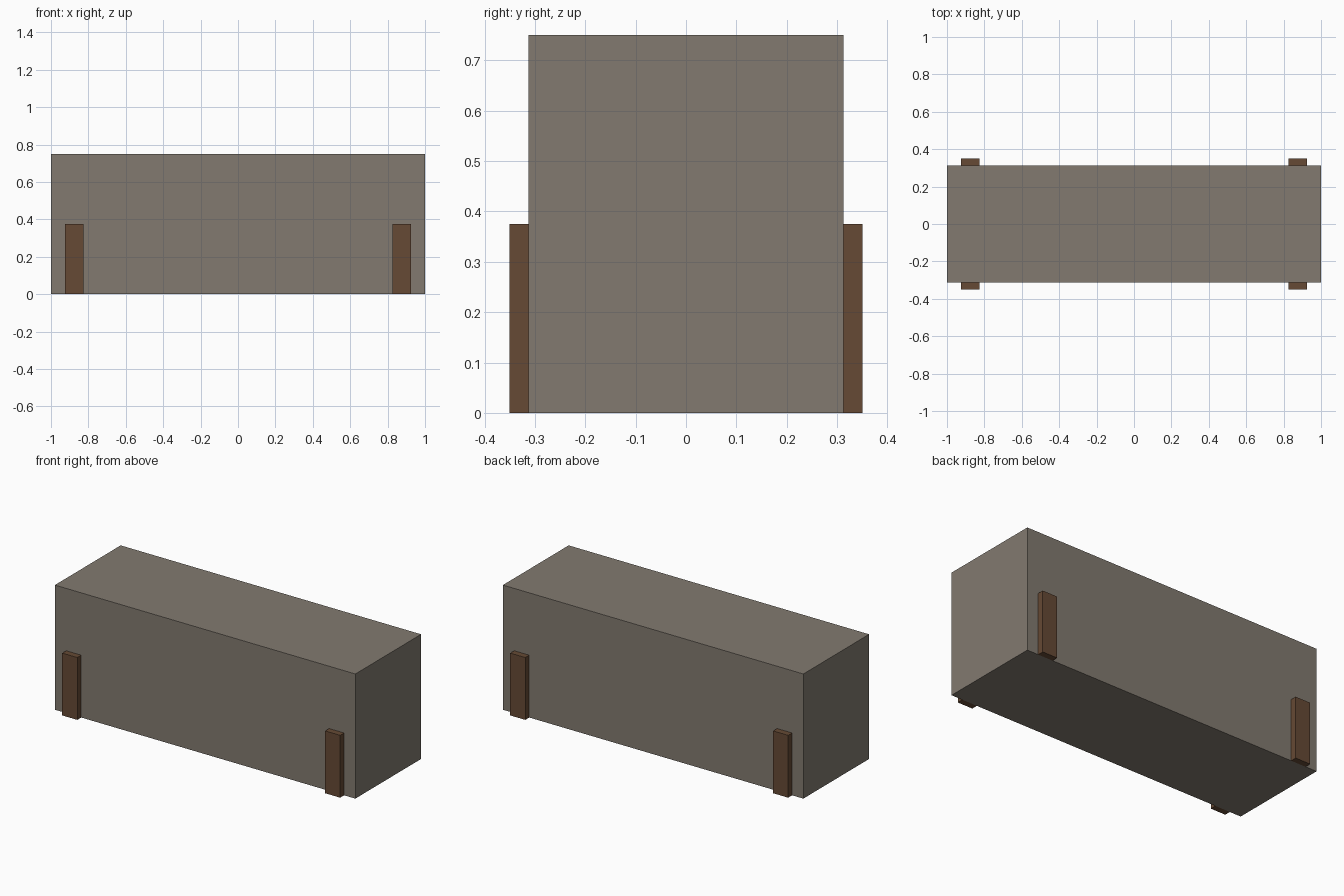
import bpy

if "Cube" in bpy.data.objects:
    bpy.data.objects.remove(bpy.data.objects["Cube"])


def material(name, color):
    mat = bpy.data.materials.new(name)
    mat.diffuse_color = (*color, 1.0)
    mat.use_nodes = True
    mat.node_tree.nodes["Principled BSDF"].inputs["Base Color"].default_value = mat.diffuse_color
    return mat


def box(name, low, high, mat):
    center = [(a + b) / 2 for a, b in zip(low, high)]
    bpy.ops.mesh.primitive_cube_add(size=1, location=center)
    obj = bpy.context.object
    obj.name = name
    obj.scale = [b - a for a, b in zip(low, high)]
    bpy.ops.object.transform_apply(location=True, rotation=False, scale=True)
    obj.data.materials.append(mat)
    return obj


stone = material("warm grey stone", (0.223, 0.195, 0.162))
wood = material("brown wood", (0.133, 0.068, 0.035))

# Main block
box("block", (-1, -0.3125, 0), (1, 0.3125, 0.75), stone)

# Posts against the long sides, mirrored to all four corners
post = box("corner_posts", (0.825, -0.35, 0), (0.925, -0.3125, 0.375), wood)
mirror = post.modifiers.new("Mirror", 'MIRROR')
mirror.use_axis = (True, True, False)
mirror.use_mirror_merge = False

# Put the object origin on the mirror planes
offset = post.location.copy()
for v in post.data.vertices:
    v.co += offset
post.location = (0, 0, 0)
